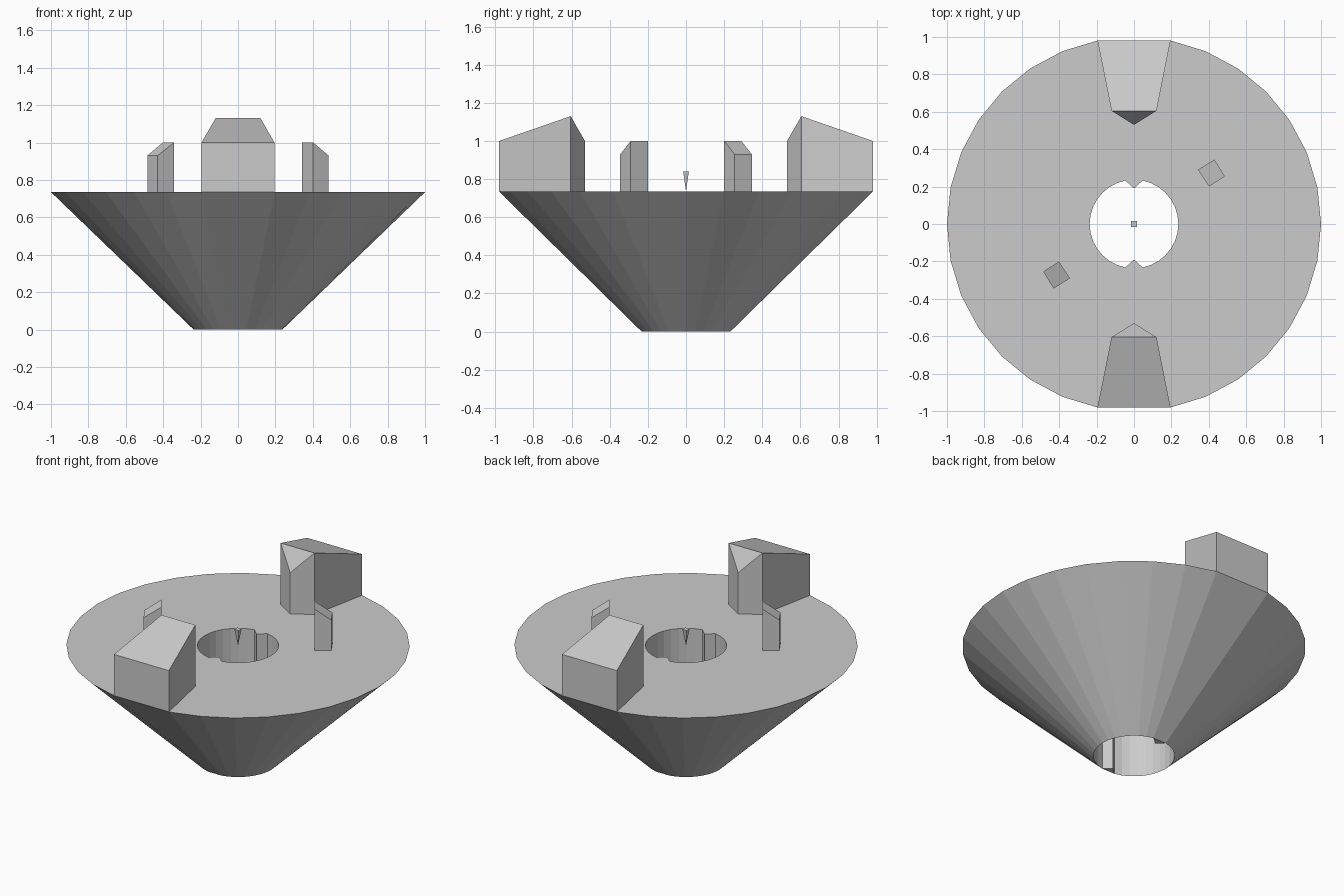
import bpy, bmesh
from math import cos, sin, pi

if "Cube" in bpy.data.objects:
    bpy.data.objects.remove(bpy.data.objects["Cube"])

N = 32
TOP = 0.735
R_OUT, R_HOLE = 1.0, 0.237


def make(name, verts, faces):
    me = bpy.data.meshes.new(name)
    me.from_pydata(verts, [], faces)
    bm = bmesh.new()
    bm.from_mesh(me)
    bmesh.ops.remove_doubles(bm, verts=bm.verts, dist=0.0001)
    bmesh.ops.recalc_face_normals(bm, faces=bm.faces)
    bm.to_mesh(me)
    bm.free()
    ob = bpy.data.objects.new(name, me)
    bpy.context.collection.objects.link(ob)
    return ob


def ring(r, z, pole):
    # circle whose front and back vertices sit at their own radius
    pts = []
    for i in range(N):
        rr = pole if i in (N // 4, 3 * N // 4) else r
        a = 2 * pi * i / N
        pts.append((rr * cos(a), rr * sin(a), z))
    return pts


def prism(name, outline, heights, roof, s):
    # upright block with a sloped roof; s = -1 gives the half-turn copy
    n = len(outline)
    v = [(s * x, s * y, TOP) for x, y in outline]
    v += [(s * x, s * y, z) for (x, y), z in zip(outline, heights)]
    f = [tuple(range(n))] + [(i, (i + 1) % n, n + (i + 1) % n, n + i) for i in range(n)]
    f += [tuple(n + i for i in face) for face in roof]
    return make(name, v, f)


# Conical body with a straight bore, two flats outside and two ridges inside
flat = cos(2 * pi / N)
rings = [ring(R_HOLE, 0, R_HOLE * flat), ring(R_OUT, TOP, R_OUT * flat),
         ring(R_HOLE, TOP, 0.19), ring(R_HOLE, 0, 0.19)]
verts = [p for r in rings for p in r]
faces = []
for k in range(3):
    for i in range(N):
        j = (i + 1) % N
        faces.append((k * N + i, k * N + j, (k + 1) * N + j, (k + 1) * N + i))
# small undersides of the ridges
for c in (N // 4, 3 * N // 4):
    faces += [(c - 1, c, 3 * N + c), (c, c + 1, 3 * N + c)]
make("cone_body", verts, faces)

# Large wedge lugs and small sloped posts, in opposite pairs
for s, side in ((1, "back"), (-1, "front")):
    prism("wedge_lug_" + side,
          [(0.195, 0.98), (-0.195, 0.98), (-0.12, 0.605), (0, 0.53), (0.12, 0.605)],
          [1.0, 1.0, 1.13, 1.0, 1.13],
          [(0, 1, 2, 4), (2, 3, 4)], s)
    prism("small_post_" + side,
          [(0.485, 0.255), (0.43, 0.345), (0.342, 0.29), (0.402, 0.2)],
          [0.93, 0.93, 1.0, 1.0],
          [(0, 1, 2, 3)], s)

# Floating centre pin, point down
h = 0.015
make("centre_pin",
     [(-h, -h, 0.84), (h, -h, 0.84), (h, h, 0.84), (-h, h, 0.84), (0, 0, TOP)],
     [(0, 1, 2, 3), (0, 1, 4), (1, 2, 4), (2, 3, 4), (3, 0, 4)])
